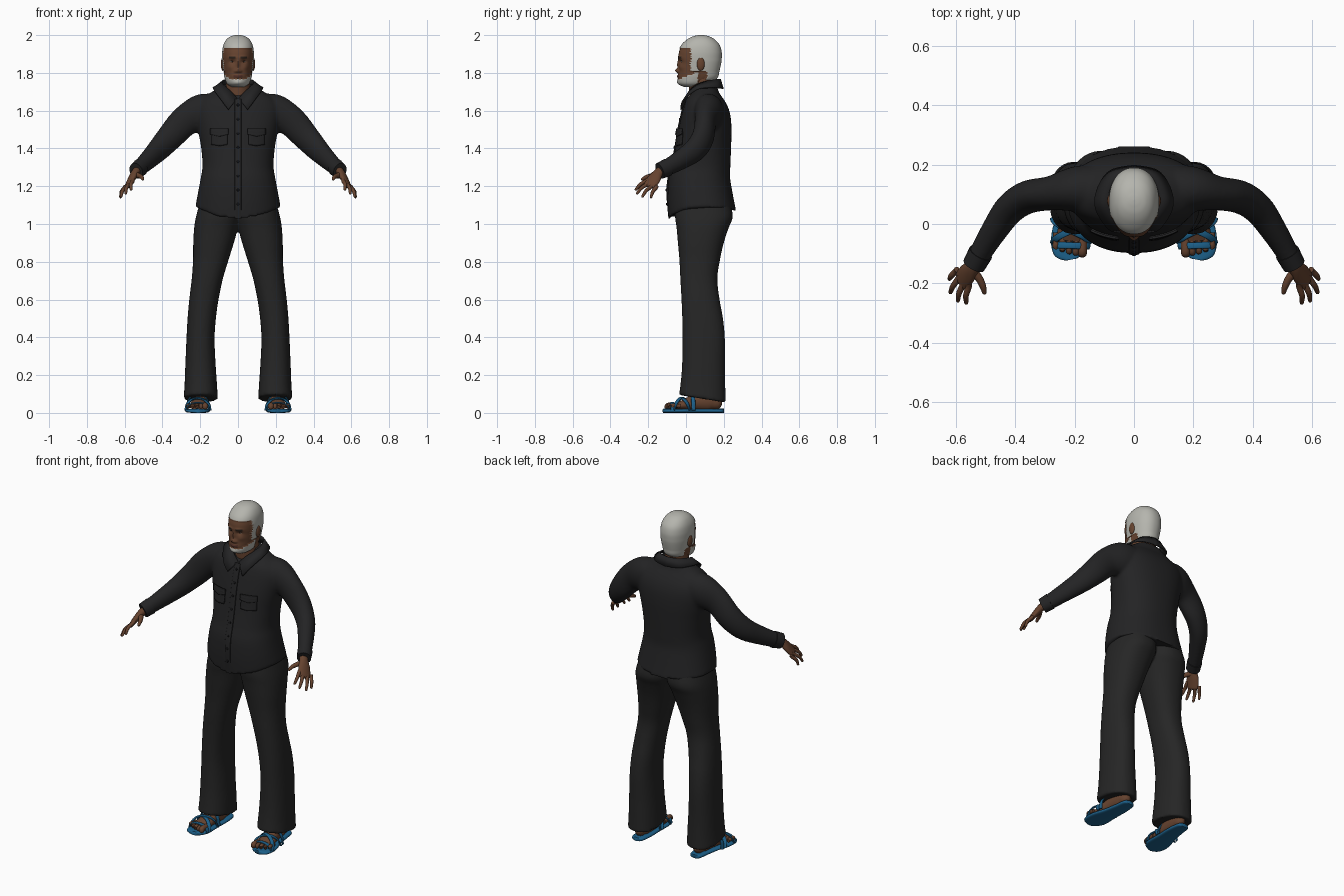
import bpy, bmesh, math
from mathutils import Vector

cube = bpy.data.objects.get("Cube")
if cube:
    bpy.data.objects.remove(cube, do_unlink=True)


def material(name, r, g, b):
    m = bpy.data.materials.new(name)
    m.use_nodes = True
    m.diffuse_color = (r, g, b, 1)
    bsdf = next(n for n in m.node_tree.nodes if n.type == 'BSDF_PRINCIPLED')
    bsdf.inputs["Base Color"].default_value = (r, g, b, 1)
    bsdf.inputs["Roughness"].default_value = 0.8
    return m


SHIRT = material("black shirt", .017, .017, .018)
TROUSERS = material("charcoal trousers", .019, .019, .019)
BUTTON = material("dark button", .008, .008, .009)
SKIN = material("brown skin", .13, .055, .028)
LIP = material("dark lip", .085, .03, .02)
HAIR = material("silver hair", .46, .46, .42)
BROW = material("dark brow", .025, .017, .012)
EYE = material("eye white", .4, .37, .33)
BLUE = material("blue sandal", .012, .12, .26)


def finish(bm, name, *mats, remesh=0, thick=0):
    bmesh.ops.recalc_face_normals(bm, faces=bm.faces[:])
    me = bpy.data.meshes.new(name)
    bm.to_mesh(me)
    bm.free()
    for m in mats:
        me.materials.append(m)
    me.shade_smooth()
    me.set_sharp_from_angle(angle=math.radians(50))
    ob = bpy.data.objects.new(name, me)
    bpy.context.collection.objects.link(ob)
    if remesh:
        mod = ob.modifiers.new("blend", 'REMESH')
        mod.mode, mod.voxel_size, mod.use_smooth_shade = 'VOXEL', remesh, True
        mod = ob.modifiers.new("soften", 'SMOOTH')
        mod.factor, mod.iterations = .5, 5
    if thick:
        mod = ob.modifiers.new("thickness", 'SOLIDIFY')
        mod.thickness, mod.offset = thick, 0
    return ob


def spline(keys, per):
    out = []
    for i in range(len(keys) - 1):
        p = [keys[max(0, min(len(keys) - 1, i + k))] for k in (-1, 0, 1, 2)]
        for j in range(per):
            t = j / per
            out.append(tuple(b + .5 * t * (c - a + t * (2*a - 5*b + 4*c - d + t * (3*(b - c) + d - a)))
                             for a, b, c, d in zip(*p)))
    return out + [tuple(keys[-1])]


def loft(bm, rings):
    rows = [[bm.verts.new(p) for p in r] for r in rings]
    n = len(rows[0])
    for a, b in zip(rows, rows[1:]):
        for i in range(n):
            bm.faces.new((a[i], a[(i + 1) % n], b[(i + 1) % n], b[i]))
    bm.faces.new(rows[0])
    bm.faces.new(rows[-1])


def unit_ring(sides, n):
    sg = lambda v: math.copysign(abs(v) ** (2 / n), v)
    return [(sg(math.cos(2*math.pi*i/sides)), sg(math.sin(2*math.pi*i/sides))) for i in range(sides)]


def stack(bm, keys, side=1, n=2.2, sides=48, per=6, lift=lambda z, f: 0):
    """Horizontal sections: height, x range, y range."""
    loft(bm, [[(side * ((x0 + x1) / 2 + (x1 - x0) / 2 * c), (y0 + y1) / 2 + (y1 - y0) / 2 * s,
                z + lift(z, -s)) for c, s in unit_ring(sides, n)]
              for z, x0, x1, y0, y1 in spline(keys, per)])


def tube(bm, keys, side=1, n=2, up=(0, 0, 1), sides=20, per=5, tip=False):
    """Sections along a path: centre, two radii."""
    path = spline(keys, per)
    pts = [Vector(p[:3]) for p in path]
    rings = []

    def ring(c, t, rh, rv):
        s = t.cross(Vector(up)).normalized()
        u = s.cross(t)
        ps = [c + s * rh * a + u * rv * b for a, b in unit_ring(sides, n)]
        rings.append([(p.x * side, p.y, p.z) for p in ps])
    for i, p in enumerate(path):
        t = (pts[min(i + 1, len(pts) - 1)] - pts[max(i - 1, 0)]).normalized()
        ring(pts[i], t, p[3], p[4])
    if tip:
        for a in (.5, 1, 1.45):
            ring(pts[-1] + t * p[4] * math.sin(a), t, p[3] * math.cos(a), p[4] * math.cos(a))
    loft(bm, rings)


def ball(bm, loc, size):
    r = bmesh.ops.create_uvsphere(bm, u_segments=20, v_segments=12, radius=1)
    for v in r["verts"]:
        v.co = Vector(loc) + Vector(a * b for a, b in zip(v.co, size))


# Shirt: body and both sleeves blended together
body = [(1.09, .226, -.093, .265), (1.16, .213, -.098, .249), (1.24, .198, -.092, .234),
        (1.31, .188, -.075, .235), (1.41, .196, -.055, .239), (1.5, .213, -.04, .241),
        (1.57, .225, -.025, .236), (1.62, .222, -.012, .222), (1.66, .195, .002, .2),
        (1.69, .155, .028, .178), (1.715, .11, .05, .168), (1.74, .075, .06, .16)]
sleeve = [(.1, .115, 1.6, .085, .085), (.19, .118, 1.588, .078, .1), (.28, .104, 1.545, .058, .082),
          (.36, .09, 1.46, .056, .072), (.42, .05, 1.395, .052, .064), (.47, -.02, 1.345, .045, .054),
          (.51, -.085, 1.307, .039, .046), (.538, -.135, 1.283, .036, .042)]
bm = bmesh.new()
stack(bm, [(z, -r, r, a, b) for z, r, a, b in body], n=2.3,
      lift=lambda z, f: max(0, 1 - (z - 1.09) / .12) * (-.065 * max(f, 0)**3 - .02 * max(-f, 0)**2))
for sd in (1, -1):
    tube(bm, sleeve, sd, sides=28)
finish(bm, "shirt", SHIRT, remesh=.009)

dense = spline(body, 6)


def front_y(x, z):
    _, r, a, b = min(dense, key=lambda k: abs(k[0] - z))
    return (a + b) / 2 - (b - a) / 2 * max(0, 1 - abs(x / r) ** 2.3) ** (1 / 2.3)


# Cuffs, button placket, buttons
bm = bmesh.new()
for sd in (1, -1):
    tube(bm, [(.517, -.097, 1.3, .042, .048), (.54, -.139, 1.281, .039, .044)], sd)
finish(bm, "cuffs", SHIRT)
bm = bmesh.new()
tube(bm, [(0, -.088, 1.03, .018, .005)] + [(0, a - .001, z, .018, .005) for z, r, a, b in body[1:9]],
     up=(0, 1, 0), n=4)
finish(bm, "placket", SHIRT)
bm = bmesh.new()
for i in range(8):
    z = 1.63 - i * .075
    ball(bm, (0, front_y(0, z) - .007, z), (.007, .004, .007))
finish(bm, "buttons", BUTTON)


# Chest pockets with flaps
def patch(bm, sd, x0, x1, z0, z1, off, dip=0):
    n = 8
    g = []
    for j in range(n + 1):
        row = []
        for i in range(n + 1):
            x = x0 + (x1 - x0) * i / n
            z = z1 + (z0 - dip * (1 - abs(2 * i / n - 1)) - z1) * j / n
            row.append(bm.verts.new((sd * x, front_y(x, z) - off, z)))
        g.append(row)
    for j in range(n):
        for i in range(n):
            bm.faces.new((g[j][i], g[j][i + 1], g[j + 1][i + 1], g[j + 1][i]))


for name, args in (("pockets", (.055, .142, 1.42, 1.49, .005, .006)),
                   ("pocket_flaps", (.051, .146, 1.475, 1.505, .011, .012))):
    bm = bmesh.new()
    for sd in (1, -1):
        patch(bm, sd, *args)
    finish(bm, name, SHIRT, thick=.008)

# Collar
inner = [(.004, .008, 1.665), (.042, .02, 1.705), (.078, .06, 1.738), (.083, .11, 1.755),
         (.058, .16, 1.765), (0, .18, 1.768)]
outer = [(.05, -.027, 1.605), (.088, -.014, 1.655), (.13, .055, 1.712), (.122, .12, 1.722),
         (.08, .178, 1.72), (0, .196, 1.715)]
bm = bmesh.new()
for sd in (1, -1):
    rows = [[bm.verts.new((sd * x, y, z)) for x, y, z in spline(k, 6)] for k in (inner, outer)]
    for i in range(len(rows[0]) - 1):
        bm.faces.new((rows[0][i], rows[0][i + 1], rows[1][i + 1], rows[1][i]))
bmesh.ops.remove_doubles(bm, verts=bm.verts[:], dist=.0005)
finish(bm, "collar", SHIRT, thick=.008)

# Trousers: two legs blended at the seat
leg = [(1.12, -.02, .2, -.055, .232), (1.04, -.015, .222, -.058, .248), (.98, .0, .232, -.05, .226),
       (.9, .022, .237, -.043, .2), (.81, .05, .238, -.035, .18), (.71, .08, .245, -.03, .166),
       (.6, .103, .258, -.024, .178), (.5, .117, .267, -.02, .196), (.39, .124, .273, -.018, .206),
       (.25, .118, .279, -.021, .206), (.15, .111, .283, -.029, .208), (.085, .107, .288, -.037, .211)]
bm = bmesh.new()
for sd in (1, -1):
    stack(bm, leg, sd, n=2.3, lift=lambda z, f: max(0, 1 - (z - .085) / .1) * (.02 * f - .01))
finish(bm, "trousers", TROUSERS, remesh=.009)

# Hands
knuckles = [(.558, -.213, 1.226), (.577, -.205, 1.21), (.593, -.185, 1.197), (.602, -.16, 1.19)]
tips = [(.566, -.265, 1.183), (.594, -.258, 1.163), (.619, -.23, 1.146), (.622, -.185, 1.143)]
bm = bmesh.new()
for sd in (1, -1):
    tube(bm, [(.522, -.11, 1.296, .026, .024), (.543, -.145, 1.272, .026, .021),
              (.562, -.168, 1.24, .036, .018), (.582, -.192, 1.203, .036, .013)],
         sd, up=(.8, -.2, .56), tip=True)
    for k, t in zip(knuckles, tips):
        k, t = Vector(k), Vector(t)
        m = k.lerp(t, .5) + Vector((.005, -.003, .005))
        tube(bm, [(*k.lerp(t, -.25), .01, .01), (*k, .0105, .0105), (*m, .0095, .0095), (*t, .007, .007)],
             sd, sides=12, tip=True)
    tube(bm, [(.545, -.155, 1.262, .016, .016), (.522, -.185, 1.255, .013, .013),
              (.51, -.21, 1.248, .011, .011), (.505, -.23, 1.238, .008, .008)], sd, sides=12, tip=True)
finish(bm, "hands", SKIN)

# Feet with toes
bm = bmesh.new()
for sd in (1, -1):
    tube(bm, [(.213, -.055, .034, .05, .015), (.208, -.01, .042, .047, .028), (.2, .05, .055, .042, .045),
              (.196, .12, .06, .038, .05), (.195, .155, .052, .032, .036)], sd, tip=True)
    for i in range(5):
        x, r = .172 + i * .0225, (.015 if i == 0 else .0105)
        end = -.1 + .002 * i * i
        tube(bm, [(x, -.03, .036, r, r), (x + .002, end / 2 - .04, .04, r, r), (x + .002, end, .031, r, r * .9)],
             sd, sides=12, tip=True)
finish(bm, "feet", SKIN)

# Sandals: soles and crossed straps
sole = [(.195, .2, .012), (.195, .187, .035), (.195, .12, .045), (.203, .04, .052), (.213, -.03, .064),
        (.216, -.08, .062), (.213, -.108, .046), (.211, -.12, .018)]
bm = bmesh.new()
for sd in (1, -1):
    tube(bm, [(x, y, .011, r, .011) for x, y, r in sole], sd, n=3)
finish(bm, "sandal_soles", BLUE)
bm = bmesh.new()
for sd in (1, -1):
    for y0, y1, h in ((-.065, .02, .062), (.02, -.065, .066), (-.075, -.07, .04), (.03, .04, .085)):
        arc = []
        for i in range(9):
            a = math.pi * i / 8
            arc.append((.212 - .061 * math.cos(a), y0 + (y1 - y0) * i / 8,
                        .014 + h * math.sin(a) ** .8, .011, .004))
        tube(bm, arc, sd, sides=12, n=3, per=3)
finish(bm, "sandal_straps", BLUE)

# Neck
bm = bmesh.new()
tube(bm, [(0, .1, 1.62, .07, .075), (0, .088, 1.69, .066, .07), (0, .085, 1.78, .062, .07)],
     up=(0, 1, 0), sides=32)
finish(bm, "neck", SKIN)

# Head: sections, then soft facial bumps
skull = [(1.728, .03, -.006, .07), (1.745, .055, -.034, .12), (1.775, .067, -.041, .163),
         (1.81, .073, -.039, .173), (1.85, .078, -.037, .182), (1.875, .08, -.04, .185),
         (1.91, .08, -.037, .185), (1.945, .074, -.022, .175), (1.972, .06, .006, .152),
         (1.988, .041, .034, .126), (1.995, .02, .06, .1), (1.997, .002, .079, .083)]
bumps = [(0, 1.845, .008, .022, .01), (0, 1.812, .011, .011, .018), (.014, 1.808, .007, .007, .008),
         (.028, 1.882, .022, .008, .006), (.03, 1.86, .014, .01, -.008), (0, 1.782, .02, .008, .007),
         (.042, 1.83, .016, .015, .005), (0, 1.748, .022, .012, .007)]
bm = bmesh.new()
stack(bm, [(z, -r, r, a, b) for z, r, a, b in skull], sides=96, per=9)
for v in bm.verts:
    if v.co.y < .05:
        x, z = abs(v.co.x), v.co.z
        v.co.y -= sum(d * math.exp(-((x - bx) / sx)**2 - ((z - bz) / sz)**2) for bx, bz, sx, sz, d in bumps)


def head_colour(c):
    x, y, z = abs(c.x), c.y, c.z
    jag = .003 * math.sin(x * 420) + .003 * math.sin(z * 500)
    top = z > 1.93 + jag
    sides = z > 1.81 and y > .028 + jag
    nape = y > .11 + jag
    beard = y < .062 and z < 1.766 + .45 * max(0, y + .03) + jag
    if top or sides or nape or beard:
        return 1
    if y < 0 and x < .024 and abs(z - 1.783) < .007:
        return 2
    if y < .01 and .012 < x < .048 and abs(z - 1.88) < .005:
        return 3
    return 0


bmesh.ops.recalc_face_normals(bm, faces=bm.faces[:])
bm.normal_update()
for f in bm.faces:
    f.material_index = head_colour(f.calc_center_median())
hairy = {v for f in bm.faces if f.material_index == 1 for v in f.verts}
for v, n in [(v, v.normal.copy()) for v in hairy]:
    v.co += n * .004
finish(bm, "head", SKIN, HAIR, LIP, BROW)

# Ears and eyes
for name, mat, loc, size in (("ears", SKIN, (.08, .078, 1.847), (.011, .021, .036)),
                             ("eyes", EYE, (.03, -.014, 1.861), (.013, .012, .007)),
                             ("irises", BROW, (.03, -.021, 1.861), (.006, .006, .006))):
    bm = bmesh.new()
    for sd in (1, -1):
        ball(bm, (sd * loc[0], loc[1], loc[2]), size)
    finish(bm, name, mat)
